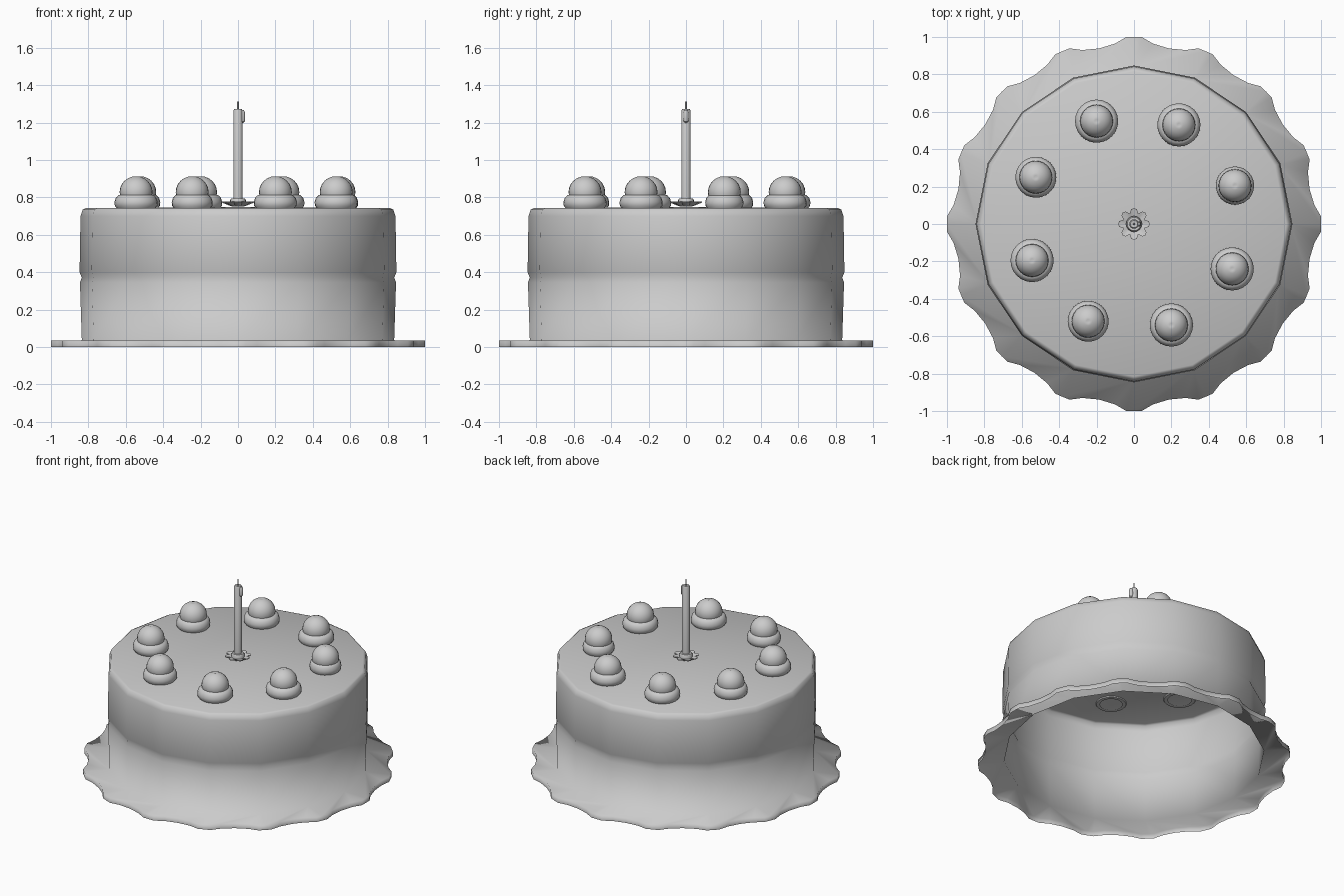
import bpy, bmesh
from math import cos, sin, pi, radians

if "Cube" in bpy.data.objects:
    bpy.data.objects.remove(bpy.data.objects["Cube"])


def ring(bm, r, z, n):
    """Circle of vertices; r may be a function of the column index."""
    out = []
    for i in range(n):
        a, rr = 2 * pi * i / n, r(i) if callable(r) else r
        out.append(bm.verts.new((rr * cos(a), rr * sin(a), z)))
    return out


def skin(bm, lower, upper):
    n = len(lower)
    for i in range(n):
        j = (i + 1) % n
        bm.faces.new((lower[i], lower[j], upper[j], upper[i]))


def cap(bm, loop, z):
    tip = bm.verts.new((0, 0, z))
    for i in range(len(loop)):
        bm.faces.new((loop[i], loop[(i + 1) % len(loop)], tip))


def finish(bm, name, loc=(0, 0, 0), angle=40):
    me = bpy.data.meshes.new(name)
    bm.to_mesh(me)
    bm.free()
    ob = bpy.data.objects.new(name, me)
    bpy.context.collection.objects.link(ob)
    ob.location = loc
    bpy.ops.object.select_all(action='DESELECT')
    bpy.context.view_layer.objects.active = ob
    ob.select_set(True)
    bpy.ops.object.shade_smooth_by_angle(angle=radians(angle))
    return ob


def lathe(name, profile, n, top, loc=(0, 0, 0), angle=40):
    """Open-bottomed turned shape, profile listed from bottom to top."""
    bm = bmesh.new()
    loops = [ring(bm, r, z, n) for r, z in profile]
    for a, b in zip(loops, loops[1:]):
        skin(bm, a, b)
    cap(bm, loops[-1], top)
    return finish(bm, name, loc, angle)


# Cake body: 16-sided hollow shell with a waist line and bevelled top
bm = bmesh.new()
wall = [(.835, .036), (.845, .345), (.835, .37), (.847, .40),
        (.842, .70), (.83, .735), (.815, .742)]
loops = [ring(bm, r, z, 16) for r, z in wall]
for a, b in zip(loops, loops[1:]):
    skin(bm, a, b)
cap(bm, loops[-1], .748)

# Scalloped foot joined to the wall, with a thin turned-down rim
scallop = [(0, 1.0), (2.4, 1.0), (6, .97), (11.25, .957), (16.5, .97), (20.1, 1.0)]
upper, lower = [], []
for k in range(16):
    for deg, r in scallop:
        a = radians(22.5 * k + deg)
        upper.append(bm.verts.new((r * cos(a), r * sin(a), .034)))
        lower.append(bm.verts.new((r * cos(a), r * sin(a), 0)))
skin(bm, lower, upper)
for k in range(16):
    edge = [upper[(6 * k + i) % 96] for i in range(7)]
    bm.faces.new([loops[0][k]] + edge + [loops[0][(k + 1) % 16]])
finish(bm, "cake", angle=100)

# Cream rings with a cherry dome in each
cream = [(.078, .738), (.103, .738), (.117, .755), (.119, .775),
         (.112, .797), (.098, .811), (.078, .815)]
cherry = [(.078, .79)] + [(.088 * cos(radians(t)), .828 + .085 * sin(radians(t)))
                          for t in (-15, 0, 15, 30, 45, 60, 75, 84)]
spots = [(-.20, .55, .97), (.24, .53, .97), (.54, .205, .86), (.525, -.24, .97),
         (.20, -.54, .97), (-.245, -.52, .92), (-.545, -.195, .97), (-.525, .25, .92)]
for i, (x, y, s) in enumerate(spots):
    lathe(f"cream_{i}", [(r * s, z) for r, z in cream], 24, .80, (x, y, 0))
    lathe(f"cherry_{i}", cherry, 24, .908, (x, y, 0))

# Petal rosette holding the candle
bm = bmesh.new()
petal = lambda i: (.086, .08, .06, .08)[i % 4]
a = ring(bm, .035, .752, 32)
b = ring(bm, petal, .772, 32)
c = ring(bm, petal, .777, 32)
d = ring(bm, .042, .768, 32)
for p, q in ((a, b), (b, c), (c, d)):
    skin(bm, p, q)
finish(bm, "rosette")
lathe("candle_cup", [(.042, .755), (.042, .785), (.036, .795), (.025, .795)], 16, .795)

# Candle, wax drip and wick
lathe("candle", [(.025, .75), (.025, 1.262), (.02, 1.272)], 16, 1.268)
lathe("wax_drip", [(.004, 1.198), (.012, 1.205), (.014, 1.22), (.013, 1.255), (.008, 1.266)],
      12, 1.268, (.024, 0, 0))
lathe("wick", [(.005, 1.26), (.004, 1.31)], 8, 1.318)
